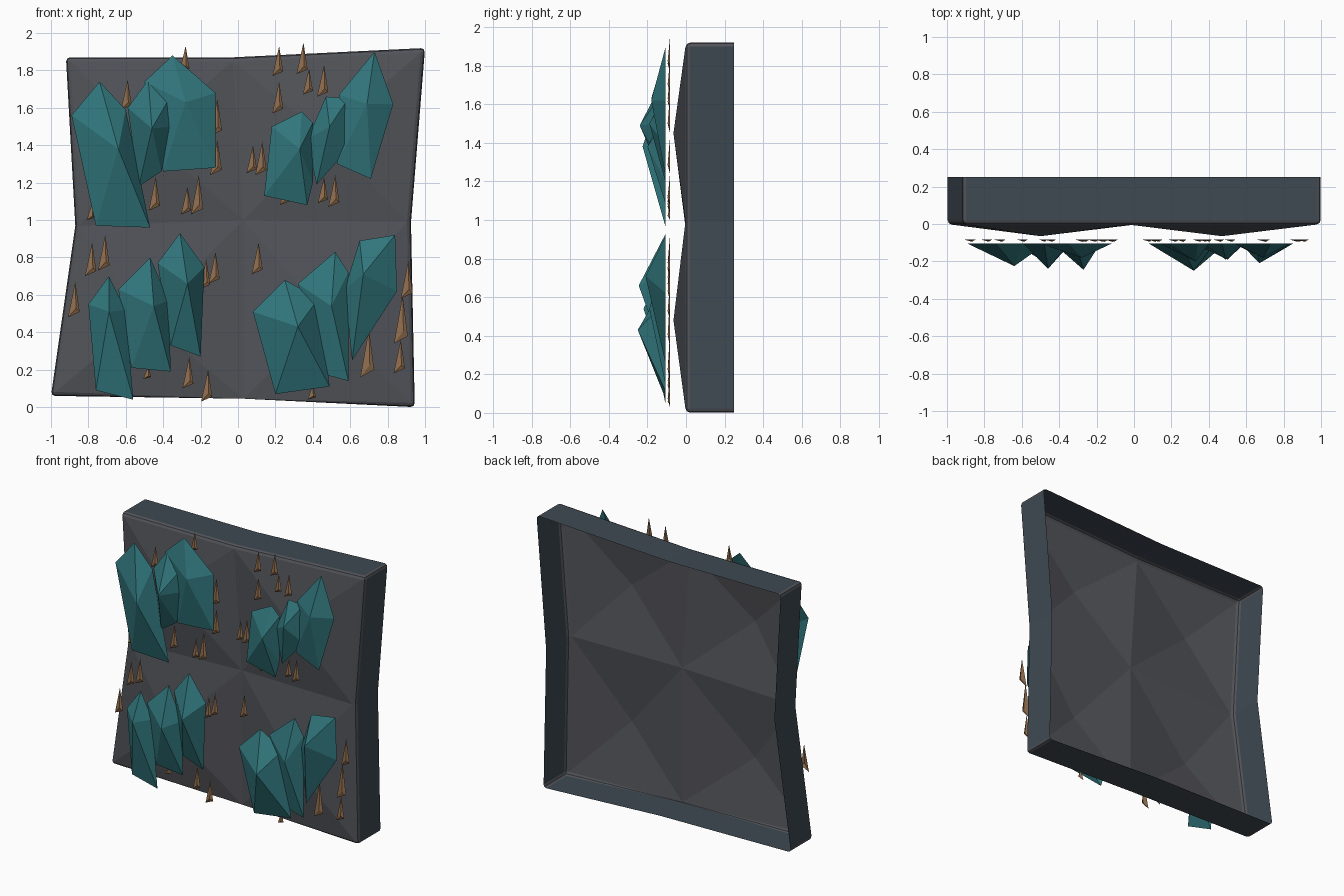
import bpy, bmesh


def material(name, color):
    m = bpy.data.materials.new(name)
    m.diffuse_color = (*color, 1)
    return m


SLATE = material("slate_front", (0.085, 0.088, 0.1))
SIDE = material("slate_side", (0.05, 0.067, 0.085))
TEAL = material("teal_crystal", (0.03, 0.18, 0.2))
TAN = material("tan_shard", (0.28, 0.155, 0.075))


def finish(name, bm, *mats):
    mesh = bpy.data.meshes.new(name)
    bm.to_mesh(mesh)
    bm.free()
    for m in mats:
        mesh.materials.append(m)
    obj = bpy.data.objects.new(name, mesh)
    bpy.context.collection.objects.link(obj)
    return obj


def add_facets(bm, outline, base_y, apex):
    """Fan of triangles from a raised apex to a flat outline of (x, z) points."""
    ring = [bm.verts.new((x, base_y, z)) for x, z in outline]
    tip = bm.verts.new(apex)
    for a, b in zip(ring, ring[1:] + ring[:1]):
        bm.faces.new((a, b, tip))


# Wall panel: warped 3x3 grid whose four quadrants bulge forward, open at the back
bm = bmesh.new()
grid = [[(-1.0, 0.06), (0.03, 0.045), (0.945, 0.0)],
        [(-0.87, 0.97), (0.03, 1.0), (0.925, 0.99)],
        [(-0.92, 1.87), (-0.03, 1.87), (1.0, 1.92)]]
v = [[bm.verts.new((x, 0, z)) for x, z in row] for row in grid]
for r in range(2):
    for c in range(2):
        quad = [v[r][c], v[r][c + 1], v[r + 1][c + 1], v[r + 1][c]]
        peak = bm.verts.new(((-0.5, 0.47)[c], -0.065, (0.48, 1.45)[r]))
        for a, b in zip(quad, quad[1:] + quad[:1]):
            bm.faces.new((a, b, peak))
rim = [v[0][0], v[0][1], v[0][2], v[1][2], v[2][2], v[2][1], v[2][0], v[1][0]]
back = [bm.verts.new((p.co.x, 0.25, p.co.z)) for p in rim]
for i in range(8):
    j = (i + 1) % 8
    f = bm.faces.new((rim[j], rim[i], back[i], back[j]))
    f.material_index = 1
# Rounded front rim and corners
soft = [bm.edges.get((rim[i], rim[(i + 1) % 8])) for i in range(8)]
soft += [bm.edges.get((rim[i], back[i])) for i in (0, 2, 4, 6)]
bmesh.ops.bevel(bm, geom=soft, offset=0.022, segments=2, profile=0.5,
                affect='EDGES', clamp_overlap=True)
finish("wall_panel", bm, SLATE, SIDE)


# Crystal clusters: each crystal is an outline and an apex (x, depth, z)
def crystal_cluster(name, crystals):
    bm = bmesh.new()
    for outline, apex in crystals:
        add_facets(bm, outline, -0.105, apex)
    bmesh.ops.reverse_faces(bm, faces=bm.faces[:])  # outlines run clockwise
    finish(name, bm, TEAL)


crystal_cluster("crystals_upper_left", [
    ([(-.74, 1.74), (-.60, 1.59), (-.47, .96), (-.76, .97), (-.89, 1.56)], (-.64, -.225, 1.38)),
    ([(-.48, 1.75), (-.35, 1.68), (-.34, 1.50), (-.41, 1.26), (-.53, 1.18), (-.59, 1.60)],
     (-.46, -.24, 1.49)),
    ([(-.35, 1.88), (-.12, 1.68), (-.12, 1.28), (-.40, 1.26), (-.50, 1.74)], (-.28, -.18, 1.63))])
crystal_cluster("crystals_upper_right", [
    ([(.34, 1.58), (.40, 1.52), (.40, 1.20), (.37, 1.08), (.14, 1.13), (.18, 1.50)],
     (.33, -.2, 1.38)),
    ([(.47, 1.66), (.59, 1.65), (.59, 1.38), (.42, 1.19), (.37, 1.43)], (.49, -.19, 1.50)),
    ([(.73, 1.90), (.83, 1.62), (.71, 1.22), (.53, 1.30), (.54, 1.67)], (.69, -.18, 1.62))])
crystal_cluster("crystals_lower_left", [
    ([(-.69, .70), (-.60, .52), (-.56, .04), (-.76, .09), (-.80, .55)], (-.69, -.2, .51)),
    ([(-.47, .80), (-.37, .57), (-.36, .19), (-.57, .21), (-.64, .63)], (-.45, -.22, .54)),
    ([(-.31, .93), (-.18, .75), (-.20, .27), (-.36, .33), (-.43, .77)], (-.27, -.245, .66))])
crystal_cluster("crystals_lower_right", [
    ([(.25, .68), (.43, .58), (.49, .11), (.20, .07), (.08, .51)], (.32, -.25, .43)),
    ([(.52, .83), (.59, .72), (.59, .14), (.48, .17), (.32, .66)], (.50, -.19, .54)),
    ([(.65, .89), (.84, .92), (.85, .62), (.61, .25), (.57, .63)], (.67, -.21, .71))])

# Thin shards scattered between the clusters: tip x, tip z, height
shards = [(-.71, .92, .19), (-.78, .88, .18), (-.87, .67, .19), (-.59, 1.75, .16),
          (-.44, 1.23, .18), (-.21, 1.24, .21), (-.27, 1.18, .15), (-.12, .83, .17),
          (-.17, .79, .16), (-.26, .27, .17), (-.16, .20, .17), (-.78, 1.09, .09),
          (-.28, 1.93, .14), (-.11, 1.65, .2), (-.11, 1.43, .19), (.11, .88, .17),
          (.22, 1.93, .16), (.35, 1.95, .17), (.38, 1.81, .14), (.46, 1.83, .17),
          (.22, 1.74, .17), (.13, 1.42, .18), (.08, 1.40, .15), (.26, 1.23, .15),
          (.46, 1.23, .14), (.52, 1.24, .17), (.88, .60, .26), (.91, .78, .2),
          (.87, .36, .18), (.70, .42, .26), (.40, .12, .08), (-.48, .22, .07)]
bm = bmesh.new()
for x, z, h in shards:
    w = 0.02 + 0.1 * h
    outline = [(x, z), (x + 0.6 * w, z - 0.85 * h), (x - w, z - h)]
    add_facets(bm, outline, -0.083, (x + 0.1 * w, -0.095, z - 0.75 * h))
bmesh.ops.reverse_faces(bm, faces=bm.faces[:])
finish("rock_shards", bm, TAN)
